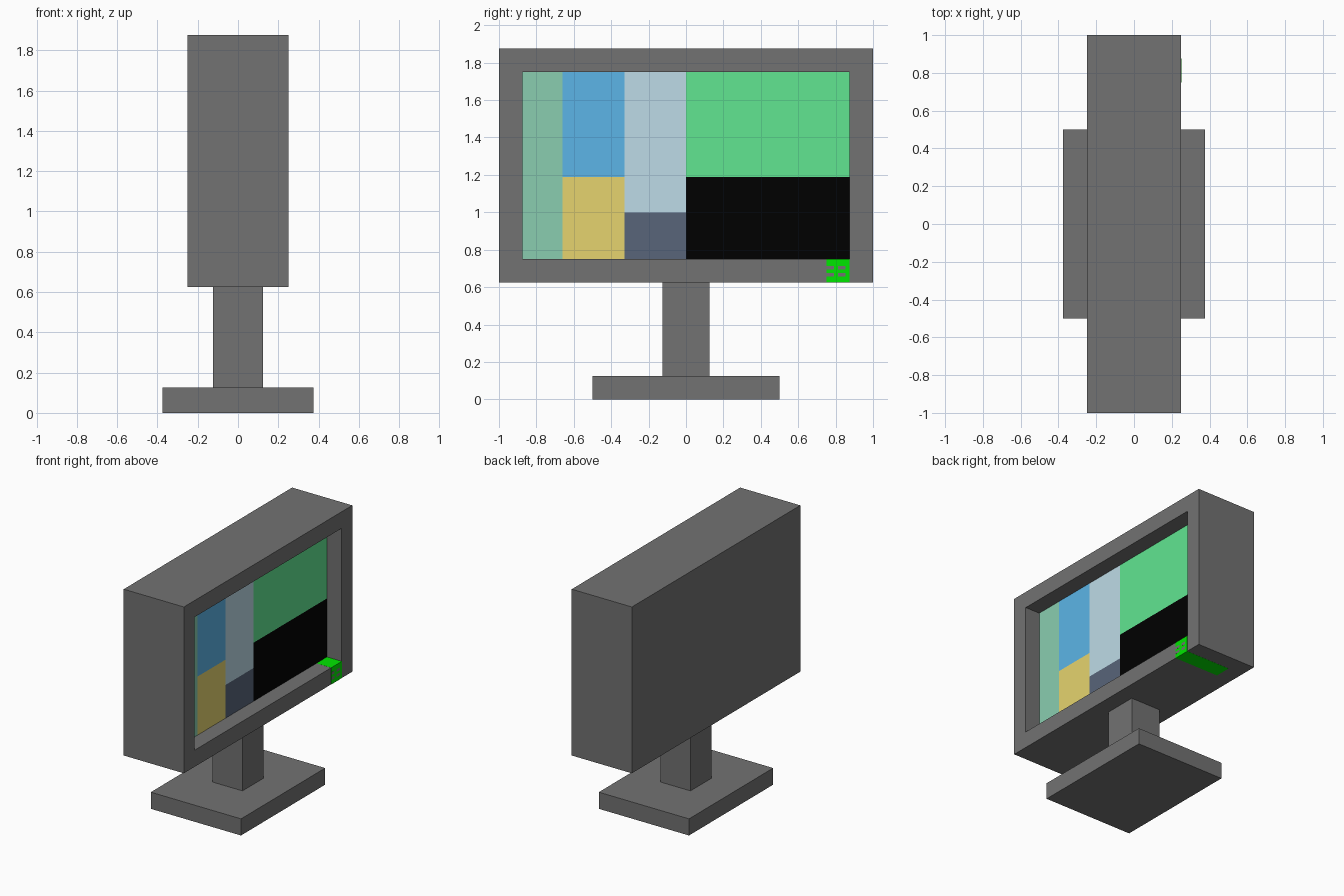
import bpy
import bmesh
from mathutils import Vector

cube = bpy.data.objects.get("Cube")
if cube:
    bpy.data.objects.remove(cube, do_unlink=True)


def linear(c):
    return c / 12.92 if c <= 0.04045 else ((c + 0.055) / 1.055) ** 2.4


def material(name, hex_code):
    rgb = [linear(int(hex_code[i:i + 2], 16) / 255) for i in (0, 2, 4)]
    mat = bpy.data.materials.new(name)
    mat.use_nodes = True
    mat.diffuse_color = (*rgb, 1)
    mat.node_tree.nodes["Principled BSDF"].inputs["Base Color"].default_value = (*rgb, 1)
    return mat


def box(name, low, high, mat, recess=None):
    """Box between two corners; recess = (border, depth) sinks the +x face."""
    low, high = Vector(low), Vector(high)
    bm = bmesh.new()
    bmesh.ops.create_cube(bm, size=1)
    bmesh.ops.scale(bm, vec=high - low, verts=bm.verts)
    bmesh.ops.translate(bm, vec=(low + high) / 2, verts=bm.verts)
    if recess:
        border, depth = recess
        bm.normal_update()
        front = next(f for f in bm.faces if f.normal.x > 0.9)
        bmesh.ops.inset_region(bm, faces=[front], thickness=border, use_even_offset=True)
        floor = bmesh.ops.extrude_discrete_faces(bm, faces=[front])["faces"][0]
        bmesh.ops.translate(bm, vec=(-depth, 0, 0), verts=floor.verts)
    mesh = bpy.data.meshes.new(name)
    bm.to_mesh(mesh)
    bm.free()
    mesh.materials.append(mat)
    obj = bpy.data.objects.new(name, mesh)
    bpy.context.collection.objects.link(obj)
    return obj


grey = material("casing grey", "727272")
lamp = material("lamp green", "00e600")
U = 0.125  # block unit shared by all parts

# Stand and casing
box("base", (-3 * U, -4 * U, 0), (3 * U, 4 * U, U), grey)
box("neck", (-U, -U, U), (U, U, 5 * U), grey)
box("casing", (-2 * U, -8 * U, 5 * U), (2 * U, 8 * U, 15 * U), grey, recess=(U, U))

# Power lamp set through the lower rim, barely proud of it, with grey slots in front
e = 0.0006
box("power_lamp", (-U, 6 * U, 5 * U - e), (2 * U + e, 7 * U, 6 * U + e), lamp)
for side, y in (("right", 6 * U), ("left", 6.5 * U)):
    for row, z in (("lower", 5.25 * U), ("upper", 5.55 * U)):
        box(f"lamp_slot_{row}_{side}", (2 * U, y, z), (2 * U + 2 * e, y + 0.04, z + 0.02), grey)

# Screen panels: name, colour, y range, z range
left, right, bottom, top = -7 * U, 7 * U, 6 * U, 14 * U
panels = [
    ("teal", "8aceb0", left, -0.66, bottom, top),
    ("blue", "5db7ea", -0.66, -0.33, 1.19, top),
    ("gold", "e6d46f", -0.66, -0.33, bottom, 1.19),
    ("pale", "c0deea", -0.33, 0, 1.0, top),
    ("slate", "58657a", -0.33, 0, bottom, 1.0),
    ("green", "61e691", 0, right, 1.19, top),
    ("black", "000000", 0, right, bottom, 1.19),
]
for name, code, y0, y1, z0, z1 in panels:
    box("screen_panel_" + name, (U, y0, z0), (U + 0.002, y1, z1),
        material("screen " + name, code))
